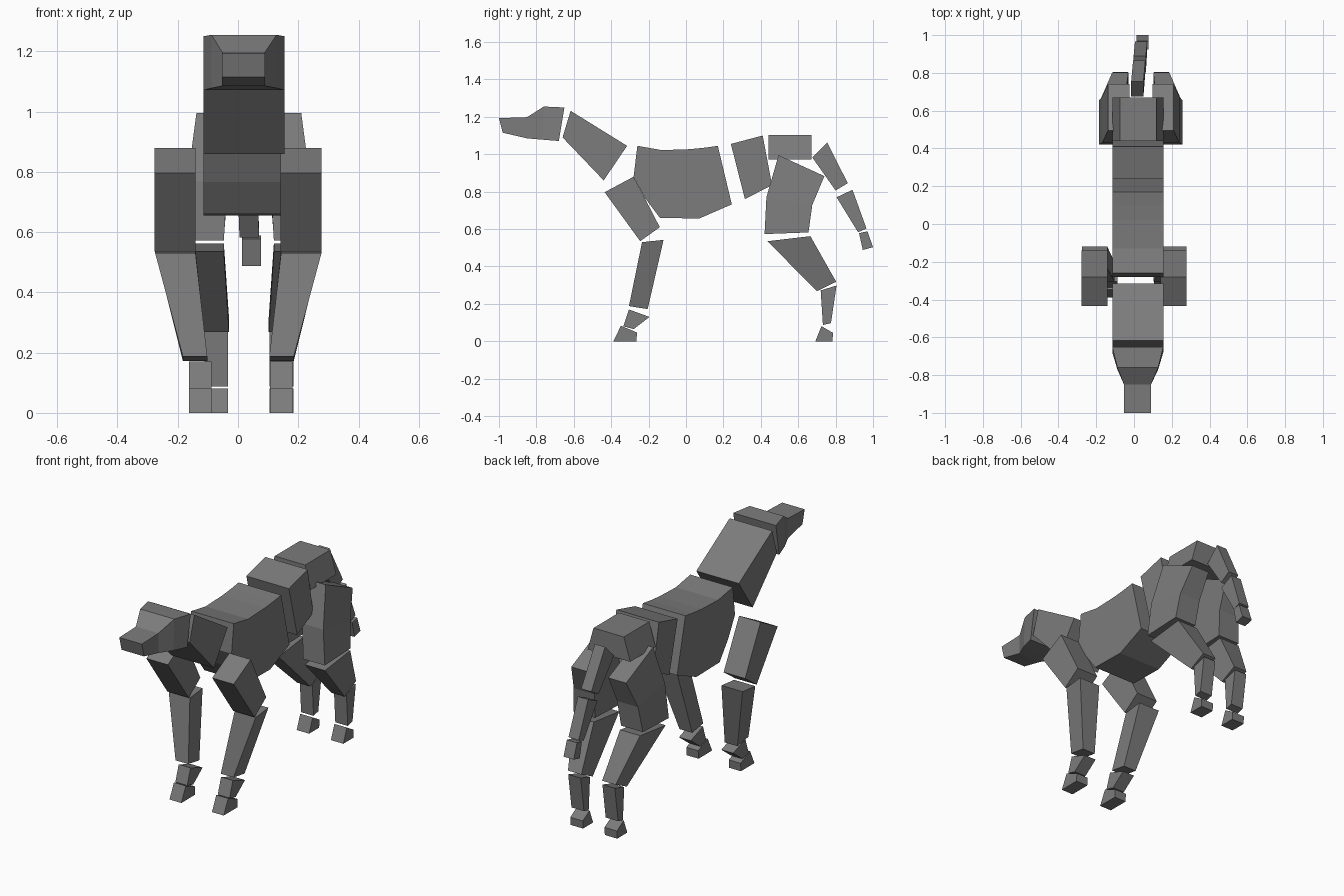
import bpy, bmesh

dark = bpy.data.materials.new("dark_grey")
dark.diffuse_color = (0.2, 0.2, 0.2, 1)


def loft(name, sections, mirror=None):
    """Loft 4-sided sections (y1, z1, y2, z2, x_low, x_high[, x_low2, x_high2]),
    optionally mirrored about x = mirror."""
    bm = bmesh.new()
    rings = []
    for y1, z1, y2, z2, *xs in sections:
        if mirror is not None:
            xs = [2 * mirror - x for x in xs]
        xa, xb = xs[:2]
        xc, xd = xs[-2:]
        rings.append([bm.verts.new(p) for p in
                      ((xa, y1, z1), (xb, y1, z1), (xd, y2, z2), (xc, y2, z2))])
    for r, s in zip(rings, rings[1:]):
        for i in range(4):
            j = (i + 1) % 4
            bm.faces.new((r[i], r[j], s[j], s[i]))
    bm.faces.new(rings[0])
    bm.faces.new(rings[-1])
    bmesh.ops.recalc_face_normals(bm, faces=bm.faces)
    mesh = bpy.data.meshes.new(name)
    bm.to_mesh(mesh)
    bm.free()
    mesh.materials.append(dark)
    obj = bpy.data.objects.new(name, mesh)
    bpy.context.collection.objects.link(obj)
    return obj


L, R = -0.115, 0.155  # body sides


def slab(name, pairs):
    """Body block of constant width from (y1, z1, y2, z2) sections."""
    loft(name, [p + (L, R) for p in pairs])


# Head with tapering snout
loft("head", [(-1.0, 1.193, -0.98, 1.115, -0.053, 0.09),
              (-0.85, 1.198, -0.85, 1.085, -0.053, 0.09),
              (-0.76, 1.255, -0.77, 1.078, -0.088, 0.128),
              (-0.65, 1.25, -0.68, 1.071, L, R)])

# Neck, torso and waist
slab("neck", [(-0.617, 1.232, -0.66, 1.09), (-0.315, 1.045, -0.44, 0.86)])
slab("torso", [(-0.26, 1.045, -0.28, 0.88), (-0.13, 1.022, -0.22, 0.767),
               (0.02, 1.027, -0.14, 0.66), (0.10, 1.035, 0.07, 0.656),
               (0.17, 1.045, 0.245, 0.732)])
slab("waist", [(0.24, 1.055, 0.315, 0.76), (0.41, 1.10, 0.46, 0.835)])

# Rump, narrower on top
loft("rump", [(y, 1.104, y, 0.972, -0.075, 0.118, L, R) for y in (0.44, 0.67)])

# Tail drifting slightly to one side
loft("tail_base", [(0.755, 1.063, 0.675, 0.983, -0.015, 0.05),
                   (0.865, 0.845, 0.80, 0.806, -0.005, 0.06)])
loft("tail_middle", [(0.89, 0.81, 0.805, 0.77, -0.002, 0.063),
                     (0.965, 0.603, 0.92, 0.583, 0.005, 0.07)])
loft("tail_tip", [(0.97, 0.588, 0.925, 0.578, 0.013, 0.077),
                  (1.0, 0.503, 0.945, 0.488, 0.013, 0.077)])

# Legs: described on the left, mirrored to the right
front_leg = {
    "upper_arm": [(-0.435, 0.797, -0.28, 0.88, -0.277, -0.141),
                  (-0.245, 0.535, -0.14, 0.61, -0.277, -0.141)],
    "forearm": [(-0.235, 0.53, -0.12, 0.542, -0.275, -0.141),
                (-0.305, 0.188, -0.205, 0.172, -0.183, -0.102)],
    "front_pastern": [(-0.305, 0.17, -0.195, 0.13, -0.163, -0.088),
                      (-0.335, 0.08, -0.28, 0.065, -0.163, -0.088)],
    "front_foot": [(-0.348, 0.083, -0.262, 0.047, -0.163, -0.088),
                   (-0.388, 0.0, -0.265, 0.0, -0.163, -0.088)],
}
hind_leg = {
    "thigh": [(0.495, 0.995, 0.74, 0.883, -0.138, -0.025),
              (0.43, 0.77, 0.675, 0.728, -0.168, -0.035),
              (0.42, 0.573, 0.655, 0.582, -0.185, -0.047)],
    "shin": [(0.435, 0.535, 0.665, 0.562, -0.175, -0.047),
             (0.70, 0.268, 0.803, 0.318, -0.115, -0.03)],
    "hock": [(0.72, 0.272, 0.805, 0.298, -0.112, -0.033),
             (0.732, 0.087, 0.775, 0.097, -0.112, -0.033)],
    "hind_foot": [(0.724, 0.081, 0.786, 0.045, -0.112, -0.033),
                  (0.692, 0.0, 0.783, 0.0, -0.112, -0.033)],
}
for parts, centre in ((front_leg, 0.009), (hind_leg, 0.036)):
    for part, sections in parts.items():
        c = 0.0 if part == "upper_arm" else 0.001 if part == "forearm" else centre
        loft(part + "_left", sections)
        loft(part + "_right", sections, mirror=c)
